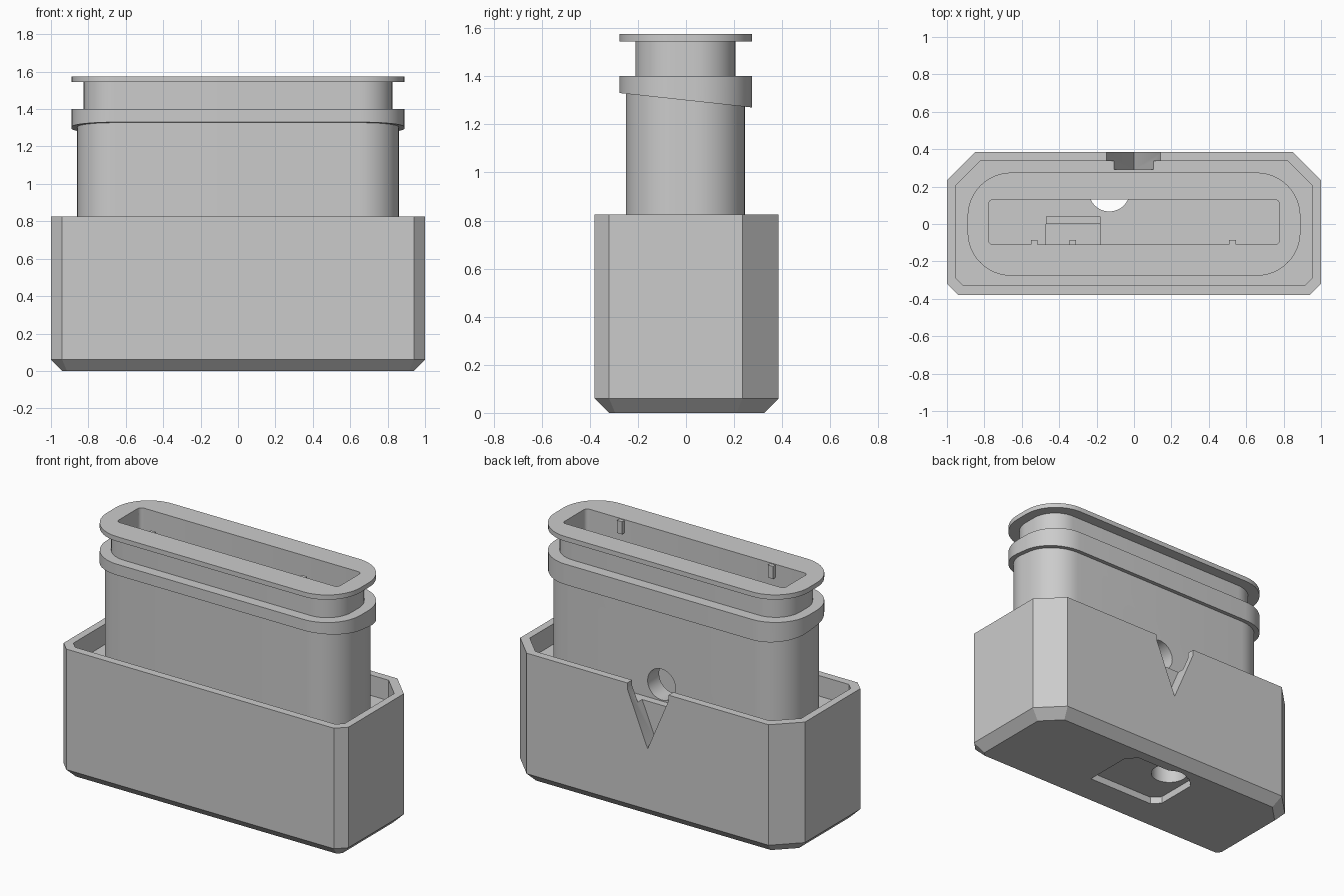
import bpy, bmesh, math

if "Cube" in bpy.data.objects:
    bpy.data.objects.remove(bpy.data.objects["Cube"])

grey = bpy.data.materials.new("plain_grey")
grey.diffuse_color = (0.6, 0.6, 0.6, 1)
grey.use_nodes = True
grey.node_tree.nodes["Principled BSDF"].inputs["Base Color"].default_value = grey.diffuse_color


def octagon(x, y0, y1, cf, cb):
    """Rectangle with front chamfers cf and back chamfers cb."""
    return [(-x + cf, y0), (x - cf, y0), (x, y0 + cf), (x, y1 - cb),
            (x - cb, y1), (-x + cb, y1), (-x, y1 - cb), (-x, y0 + cf)]


def rounded(x, y0, y1, r, n=12):
    """Rectangle with rounded corners."""
    pts = []
    for cx, cy, start in ((x - r, y0 + r, 270), (x - r, y1 - r, 0),
                          (-x + r, y1 - r, 90), (-x + r, y0 + r, 180)):
        for i in range(n + 1):
            a = math.radians(start + 90 * i / n)
            pts.append((cx + r * math.cos(a), cy + r * math.sin(a)))
    return pts


def circle(cx, cy, r, n=48):
    return [(cx + r * math.cos(2 * math.pi * i / n),
             cy + r * math.sin(2 * math.pi * i / n)) for i in range(n)]


def rect(x0, x1, y0, y1):
    return [(x0, y0), (x1, y0), (x1, y1), (x0, y1)]


def loft(name, *sections, place=lambda x, y, z: (x, y, z)):
    """Closed solid through (outline, height) sections."""
    bm = bmesh.new()
    rings = [[bm.verts.new(place(x, y, z)) for x, y in pts] for pts, z in sections]
    for a, b in zip(rings, rings[1:]):
        for i in range(len(a)):
            j = (i + 1) % len(a)
            bm.faces.new((a[i], a[j], b[j], b[i]))
    bm.faces.new(rings[0][::-1])
    bm.faces.new(rings[-1])
    bmesh.ops.recalc_face_normals(bm, faces=bm.faces)
    mesh = bpy.data.meshes.new(name)
    bm.to_mesh(mesh)
    bm.free()
    mesh.materials.append(grey)
    ob = bpy.data.objects.new(name, mesh)
    bpy.context.collection.objects.link(ob)
    return ob


def prism(name, pts, z0, z1, **kw):
    return loft(name, (pts, z0), (pts, z1), **kw)


def along_y(x, z, y):
    return (x, y, z)


def cut(ob, *cutters):
    bpy.ops.object.select_all(action='DESELECT')
    bpy.context.view_layer.objects.active = ob
    ob.select_set(True)
    for c in cutters:
        m = ob.modifiers.new("cut", 'BOOLEAN')
        m.operation, m.solver, m.object = 'DIFFERENCE', 'EXACT', c
        bpy.ops.object.modifier_apply(modifier=m.name)


TRAY, FLOOR = 0.695, 0.30

# Chamfered base, bevelled towards the bottom
base = loft("base_box",
            (octagon(0.94, -0.32, 0.325, 0.025, 0.115), 0),
            (octagon(1.0, -0.38, 0.385, 0.06, 0.15), 0.06),
            (octagon(1.0, -0.38, 0.385, 0.06, 0.15), 0.825))

# Tower, collar with sloped underside, neck and top flange
tower = prism("tower", rounded(0.86, -0.25, 0.245, 0.21), TRAY, 1.35)
collar = prism("collar", rounded(0.89, -0.277, 0.275, 0.235), 1.30, 1.40)
for v in collar.data.vertices:
    if v.co.z < 1.35:
        v.co.z = 1.30 - 0.109 * v.co.y
neck = prism("neck", rounded(0.825, -0.21, 0.205, 0.17), 1.40, 1.545)
flange = prism("top_flange", rounded(0.89, -0.277, 0.275, 0.235), 1.545, 1.575)

# Stepped ring on the cavity floor
ring_pts = [(x, max(-0.11, min(y, 0.14))) for x, y in circle(-0.13, 0.172, 0.235)]
ring = prism("floor_ring", ring_pts, FLOOR - 0.01, FLOOR + 0.03)

# Helper solids for the hollows
tray = prism("tray_cutter", octagon(0.953, -0.33, 0.336, 0.04, 0.13), TRAY, 1.0)
cavity = prism("cavity_cutter", rounded(0.778, -0.11, 0.13, 0.025, 4), FLOOR, 1.7)
pit = prism("pit_cutter", rect(-0.47, -0.18, -0.11, 0.04), FLOOR - 0.08, FLOOR + 0.1)
drain = prism("drain_cutter", circle(-0.132, 0.177, 0.11), -0.1, FLOOR + 0.06)
port = prism("port_cutter", circle(0, 0.80, 0.098), 0.05, 0.30, place=along_y)
notch = prism("notch_cutter", [(-0.147, 0.9), (-0.147, 0.79), (0, 0.445),
                               (0.143, 0.79), (0.143, 0.9)],
              0.292, 0.5, place=along_y)
recess_pts = [(-0.23, -0.12), (0.24, -0.12), (0.24, 0.20), (0.18, 0.26),
              (-0.22, 0.26), (-0.28, 0.20), (-0.28, -0.07)]
recess = prism("recess_cutter", recess_pts, -0.1, 0.045)

cut(base, tray, cavity, pit, notch, port, recess, drain)
cut(tower, cavity, port)
for part in (collar, neck, flange):
    cut(part, cavity)
cut(ring, drain, pit)

# Small pegs on the front wall of the opening and a rib over the pit
for name, x, top in (("left_peg", -0.533, 1.57), ("right_peg", 0.527, 1.57),
                     ("low_peg", -0.327, 1.0)):
    prism(name, rect(x - 0.018, x + 0.018, -0.12, -0.086), top - 0.08, top)
prism("pit_rib", rect(-0.47, -0.18, 0.0, 0.04), FLOOR - 0.09, FLOOR + 0.02)

for c in (tray, cavity, pit, drain, port, notch, recess):
    bpy.data.objects.remove(c, do_unlink=True)

# Smooth curved walls, crisp edges
bpy.ops.object.select_all(action='SELECT')
bpy.context.view_layer.objects.active = base
bpy.ops.object.shade_smooth_by_angle(angle=math.radians(30))
